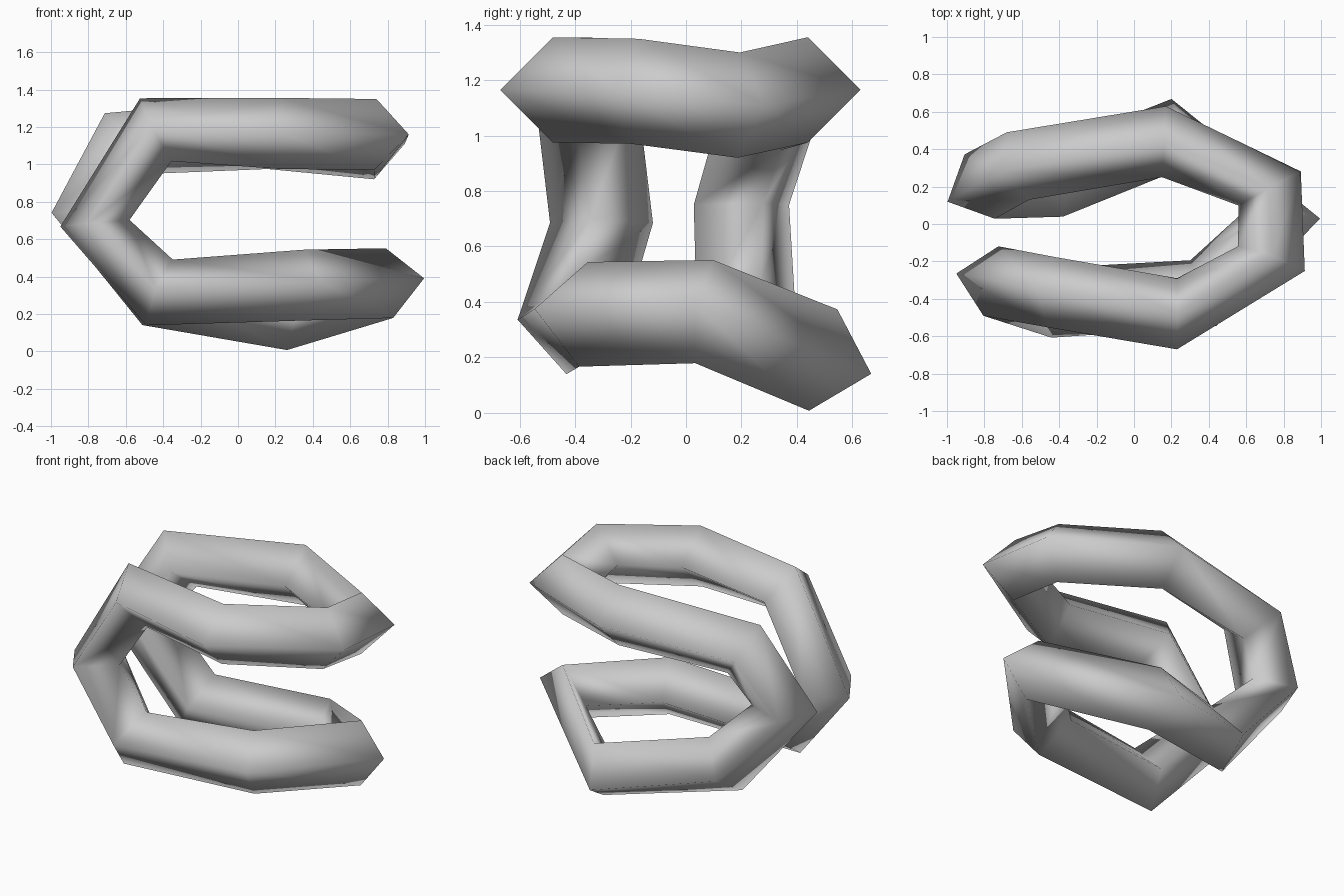
import bpy
import bmesh
from mathutils import Vector

cube = bpy.data.objects.get("Cube")
if cube:
    bpy.data.objects.remove(cube, do_unlink=True)

RADIUS = 0.19

# Stations along the closed tube: centre, direction of its outer ridge
STATIONS = [
    # upper front arm
    ((-0.44, -0.365, 1.185), (-0.02, -0.18, 0.02)),
    ((0.23, -0.48, 1.165), (0, -1, 0)),
    # upper right bend
    ((0.735, -0.185, 1.16), (0.175, -0.065, 0)),
    ((0.725, 0.19, 1.11), (0.165, 0.09, 0)),
    # upper back arm
    ((0.16, 0.44, 1.165), (0.01, 0.19, 0)),
    ((-0.62, 0.31, 1.11), (-0.06, 0.18, 0)),
    # back left elbow
    ((-0.825, 0.2, 0.75), (-0.08, 0.17, 0)),
    # lower back arm
    ((-0.43, 0.22, 0.305), (-0.05, 0.18, -0.03)),
    ((0.26, 0.495, 0.19), (-0.06, 0.175, -0.05)),
    # lower right bend
    ((0.81, 0.065, 0.365), (0.18, -0.035, 0.025)),
    # lower front arm
    ((0.37, -0.37, 0.355), (0.07, -0.18, 0.02)),
    ((-0.42, -0.42, 0.315), (-0.02, -0.18, 0.02)),
    # front left elbow
    ((-0.765, -0.305, 0.685), (-0.04, -0.185, 0)),
]


def ring(bm, i):
    """Four vertices around one station, square to the bend there."""
    before, centre, after = (
        Vector(STATIONS[(i + k) % len(STATIONS)][0]) for k in (-1, 0, 1))
    side = Vector(STATIONS[i][1]).normalized()
    along = (centre - before).normalized() + (after - centre).normalized()
    inner = along.cross(side).normalized()
    return [bm.verts.new(centre + d * RADIUS) for d in (side, inner, -side, -inner)]


# Closed four-sided tube
bm = bmesh.new()
rings = [ring(bm, i) for i in range(len(STATIONS))]
for a, b in zip(rings, rings[1:] + rings[:1]):
    for k in range(4):
        n = (k + 1) % 4
        bm.faces.new((a[k], a[n], b[n], b[k])).smooth = True
bmesh.ops.recalc_face_normals(bm, faces=bm.faces)
mesh = bpy.data.meshes.new("looped_tube")
bm.to_mesh(mesh)
bm.free()
tube = bpy.data.objects.new("looped_tube", mesh)
bpy.context.collection.objects.link(tube)

# Plain grey finish
grey = bpy.data.materials.new("light_grey")
grey.use_nodes = True
colour = (0.6, 0.6, 0.6, 1)
grey.diffuse_color = colour
grey.node_tree.nodes["Principled BSDF"].inputs["Base Color"].default_value = colour
mesh.materials.append(grey)
